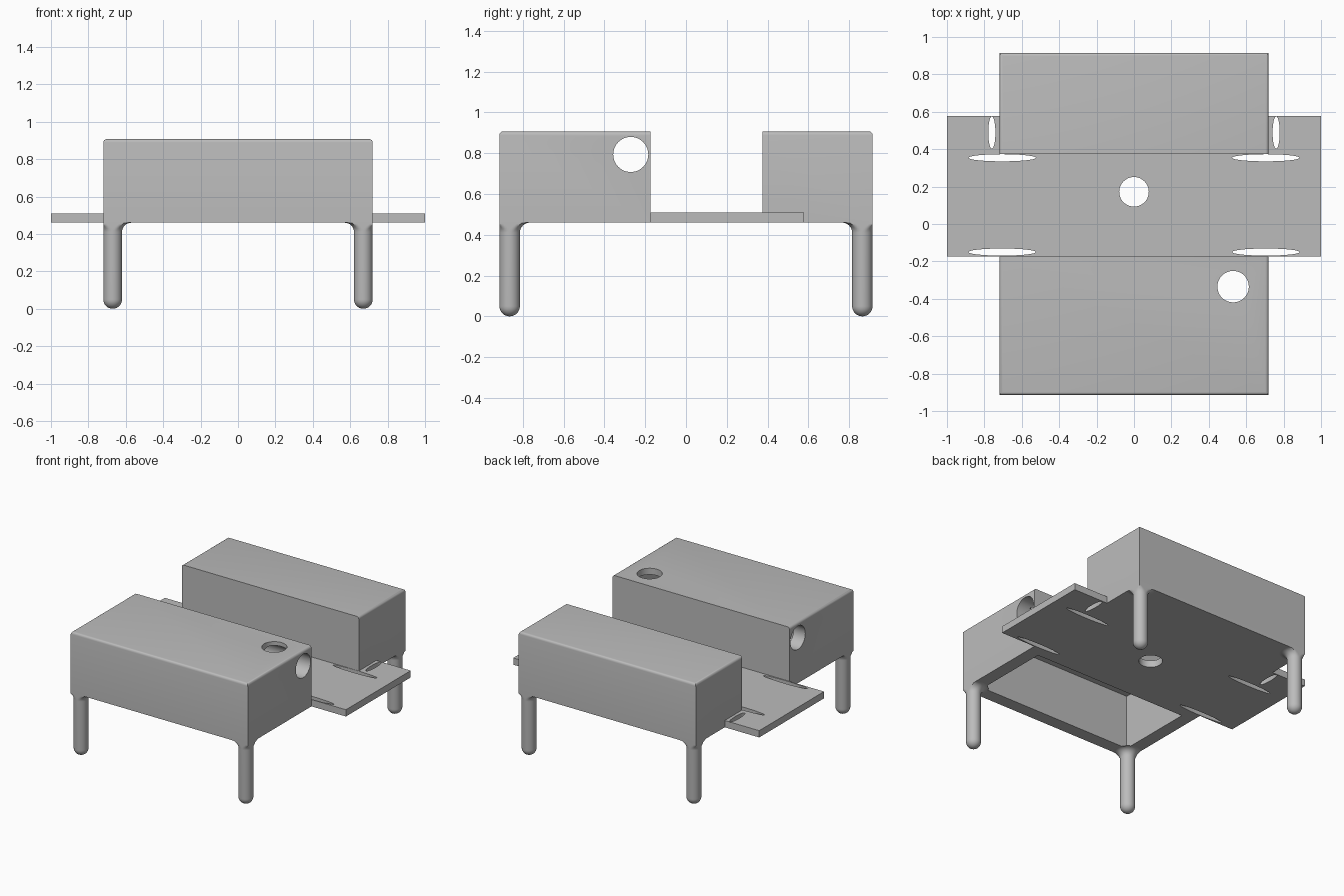
import bpy, bmesh, math
from mathutils import Matrix, Vector

default = bpy.data.objects.get("Cube")
if default:
    bpy.data.objects.remove(default, do_unlink=True)

grey = bpy.data.materials.new("plain_grey")
grey.use_nodes = True
COLOUR = (0.5, 0.5, 0.5, 1)
grey.diffuse_color = COLOUR
grey.node_tree.nodes["Principled BSDF"].inputs["Base Color"].default_value = COLOUR

# Main dimensions
HALF_X, HALF_Y = 0.72, 0.915
BASE, TOP, PLATE_TOP = 0.46, 0.907, 0.51
FRONT_END, BACK_START = -0.175, 0.375
LEG_R, FLARE = 0.05, 0.05


def finish(name, bm):
    bmesh.ops.recalc_face_normals(bm, faces=bm.faces)
    mesh = bpy.data.meshes.new(name)
    bm.to_mesh(mesh)
    bm.free()
    mesh.materials.append(grey)
    obj = bpy.data.objects.new(name, mesh)
    bpy.context.collection.objects.link(obj)
    return obj


def block(name, lo, hi, round_side=0):
    """Box between two corners; round_side rounds the top rim except the face on the other y side."""
    lo, hi = Vector(lo), Vector(hi)
    bm = bmesh.new()
    bmesh.ops.create_cube(bm, size=1)
    for v in bm.verts:
        v.co = (lo + hi) / 2 + v.co * (hi - lo)
    if round_side:
        inner = lo.y if round_side > 0 else hi.y
        rim = [e for e in bm.edges
               if all(abs(v.co.z - hi.z) < 1e-4 for v in e.verts)
               and not all(abs(v.co.y - inner) < 1e-4 for v in e.verts)]
        bmesh.ops.bevel(bm, geom=rim, offset=0.018, segments=4, profile=0.5, affect='EDGES')
    return finish(name, bm)


def drill(centre, rx, ry, depth, along_x=False):
    """Round or oval cutter."""
    bm = bmesh.new()
    bmesh.ops.create_cone(bm, cap_ends=True, segments=48, radius1=1, radius2=1, depth=depth)
    turn = Matrix.Rotation(math.pi / 2, 4, 'Y') if along_x else Matrix()
    bm.transform(Matrix.Translation(centre) @ turn @ Matrix.Diagonal((rx, ry, 1, 1)))
    obj = finish("cutter", bm)
    obj.hide_render = True
    return obj


def combine(target, others, operation='DIFFERENCE'):
    for other in others:
        mod = target.modifiers.new("combine", 'BOOLEAN')
        mod.operation, mod.object, mod.solver = operation, other, 'EXACT'
    bpy.context.view_layer.update()
    graph = bpy.context.evaluated_depsgraph_get()
    mesh = bpy.data.meshes.new_from_object(target.evaluated_get(graph))
    target.modifiers.clear()
    target.data = mesh
    for other in others:
        bpy.data.objects.remove(other, do_unlink=True)


def smooth(obj):
    bpy.ops.object.select_all(action='DESELECT')
    obj.select_set(True)
    bpy.context.view_layer.objects.active = obj
    bpy.ops.object.shade_smooth_by_angle(angle=math.radians(35))


def leg(name, sx, sy):
    """Round-ended leg whose flared top stays inside the box footprint."""
    cx, cy = sx * (HALF_X - LEG_R), sy * (HALF_Y - LEG_R)
    steps = [i / 8 * math.pi / 2 for i in range(9)]
    profile = [(LEG_R * math.sin(a), LEG_R * (1 - math.cos(a))) for a in steps]
    profile += [(LEG_R + FLARE * (1 - math.cos(a)), BASE - FLARE + FLARE * math.sin(a)) for a in steps]
    profile.append((0, BASE))
    bm = bmesh.new()
    verts = [bm.verts.new((r, 0, z)) for r, z in profile]
    edges = [bm.edges.new(pair) for pair in zip(verts, verts[1:])]
    bmesh.ops.spin(bm, geom=verts + edges, cent=(0, 0, 0), axis=(0, 0, 1),
                   angle=math.tau, steps=32, use_merge=False)
    bmesh.ops.remove_doubles(bm, verts=bm.verts, dist=1e-4)
    for v in bm.verts:
        v.co.x = max(-HALF_X, min(HALF_X, v.co.x + cx))
        v.co.y = max(-HALF_Y, min(HALF_Y, v.co.y + cy))
    bmesh.ops.dissolve_degenerate(bm, dist=1e-5, edges=bm.edges)
    return finish(name, bm)


# Hollow front box, open below, with a top hole and a hole through both ends
front_box = block("front_box", (-HALF_X, -HALF_Y, BASE), (HALF_X, FRONT_END, TOP), -1)
cavity = block("cavity", (-0.625, -0.82, 0.3), (0.625, -0.25, 0.86))
combine(front_box, [cavity,
                    drill((0.53, -0.335, 0.9), 0.084, 0.084, 0.3),
                    drill((0, -0.271, 0.794), 0.086, 0.086, 3, along_x=True)])

# Solid back box joined to the wide plate, with its centre hole and oval slots
back_box = block("back_box_and_plate", (-HALF_X, BACK_START, BASE), (HALF_X, HALF_Y, TOP), 1)
plate = block("plate", (-1, FRONT_END, BASE), (1, 0.578, PLATE_TOP))
cutters = [drill((0, 0.172, 0.485), 0.079, 0.079, 0.3)]
for side in (-1, 1):
    cutters.append(drill((side * 0.705, 0.354, 0.485), 0.18, 0.019, 0.3))
    cutters.append(drill((side * 0.705, -0.15, 0.485), 0.18, 0.019, 0.3))
    cutters.append(drill((side * 0.76, 0.489, 0.485), 0.019, 0.086, 0.3))
combine(plate, cutters)
combine(back_box, [plate], 'UNION')

# Four legs
legs = [leg(f"{depth}_{width}_leg", sx, sy)
        for depth, sy in (("front", -1), ("back", 1))
        for width, sx in (("right", -1), ("left", 1))]

for part in [front_box, back_box] + legs:
    smooth(part)
